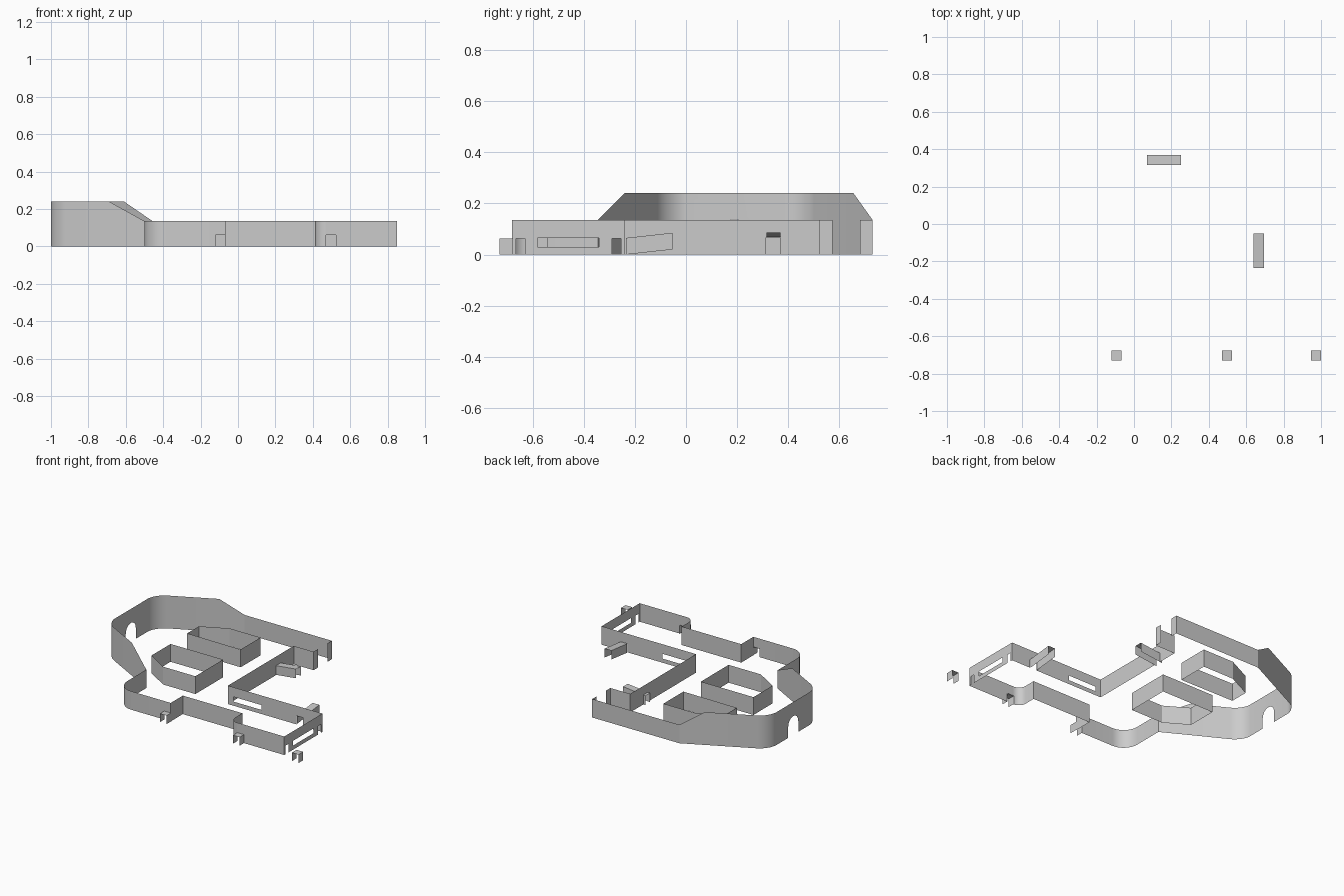
import bpy, bmesh, math
from mathutils import Vector

if "Cube" in bpy.data.objects:
    bpy.data.objects.remove(bpy.data.objects["Cube"])

LOW, HIGH = 0.135, 0.24


def finish(bm, name):
    bmesh.ops.remove_doubles(bm, verts=bm.verts, dist=0.0005)
    me = bpy.data.meshes.new(name)
    bm.to_mesh(me)
    bm.free()
    ob = bpy.data.objects.new(name, me)
    bpy.context.collection.objects.link(ob)
    bpy.ops.object.select_all(action='DESELECT')
    ob.select_set(True)
    bpy.context.view_layer.objects.active = ob
    bpy.ops.object.shade_smooth_by_angle(angle=math.radians(25))
    return ob


def face(bm, pts):
    bm.faces.new([bm.verts.new(p) for p in pts])


def arc(a, corner, b, h, n=8):
    """Rounded corner from a to b, pulled towards the corner point."""
    a, c, b = Vector(a), Vector(corner), Vector(b)
    out = []
    for i in range(n + 1):
        t = i / n
        w = 2 * t * (1 - t) * 0.7071
        s = (1 - t) ** 2 + t * t + w * 1.0
        p = (a * (1 - t) ** 2 + c * w + b * t * t) / s
        out.append((p.x, p.y, h))
    return out


def panel(bm, a, b, holes=()):
    """Upright sheet from a to b (x, y, height); holes are (start, end, z0, z1) in length."""
    pa, pb = Vector(a), Vector(b)
    length = (pb.xy - pa.xy).length
    cuts = sorted({0.0, length, *[v for h in holes for v in h[:2]]})
    for s, e in zip(cuts, cuts[1:]):
        p, q = pa.lerp(pb, s / length), pa.lerp(pb, e / length)
        spans, z = [], 0.0
        for h in holes:
            if h[0] <= s + 1e-5 and h[1] >= e - 1e-5:
                if h[2] > z:
                    spans.append((z, z, h[2], h[2]))
                z = h[3]
        spans.append((z, z, q.z, p.z))
        for z0, z1, z2, z3 in spans:
            face(bm, [(p.x, p.y, z0), (q.x, q.y, z1), (q.x, q.y, z2), (p.x, p.y, z3)])


def wall(bm, path, h=LOW):
    path = [p if len(p) == 3 else (*p, h) for p in path]
    for a, b in zip(path, path[1:]):
        panel(bm, a, b)


# Tall rounded end with sloping shoulders
bm = bmesh.new()
wall(bm, [(0.247, 0.68), (0.247, 0.73), (-0.457, 0.73), (-0.61, 0.655, HIGH)]
     + arc((-0.925, 0.5), (-1, 0.463), (-1, 0.385), HIGH))
wall(bm, arc((-1, 0.0), (-1, -0.072), (-0.925, -0.112), HIGH)
     + [(-0.69, -0.24, HIGH), (-0.5, -0.345, LOW)])
# End wall with arched doorway
arch_c, arch_r, spring = 0.19, 0.058, 0.08
door = [(-1, arch_c + arch_r, 0)]
door += [(-1, arch_c + arch_r * math.cos(math.pi * i / 12),
          spring + arch_r * math.sin(math.pi * i / 12)) for i in range(13)]
door += [(-1, arch_c - arch_r, 0)]
face(bm, [(-1, 0.0, 0), (-1, 0.0, HIGH), (-1, 0.385, HIGH), (-1, 0.385, 0)] + door)
finish(bm, "tall_end_wall")

# Low front walls with stepped recess
bm = bmesh.new()
wall(bm, [(-0.5, -0.345)] + arc((-0.5, -0.565), (-0.5, -0.68), (-0.385, -0.68), LOW))
panel(bm, (-0.385, -0.68, LOW), (-0.068, -0.68, LOW), [(0.265, 0.317, 0, 0.06)])
wall(bm, [(-0.068, -0.68), (-0.068, -0.54), (0.413, -0.54)]
     + arc((0.413, -0.623), (0.413, -0.68), (0.47, -0.68), LOW))
panel(bm, (0.47, -0.68, LOW), (0.85, -0.68, LOW), [(0, 0.053, 0, 0.06)])
finish(bm, "front_wall")

# Right wing: end wall with window and two low openings, then inner walls
bm = bmesh.new()
panel(bm, (0.85, -0.68, LOW), (0.85, -0.24, LOW),
      [(0.015, 0.05, 0, 0.063), (0.10, 0.34, 0.03, 0.065), (0.39, 0.425, 0, 0.063)])
panel(bm, (0.85, -0.24, LOW), (0.087, -0.24, LOW),
      [(0.155, 0.21, 0, 0.063), (0.49, 0.72, 0.03, 0.065)])
panel(bm, (0.087, -0.24, LOW), (0.087, 0.52, LOW), [(0.553, 0.608, 0, 0.067)])
wall(bm, [(0.087, 0.52), (0.247, 0.52), (0.247, 0.572)])
finish(bm, "right_wing_wall")

# Inner enclosures with one chamfered corner
rings = {
    "rear_enclosure": [(-0.61, 0.285), (-0.61, 0.42), (-0.425, 0.51), (-0.175, 0.51), (-0.175, 0.28)],
    "front_enclosure": [(-0.605, 0.085), (-0.18, 0.085), (-0.18, -0.235), (-0.44, -0.235), (-0.605, -0.135)],
}
for name, pts in rings.items():
    bm = bmesh.new()
    wall(bm, pts + pts[:1], 0.13)
    finish(bm, name)


# Small open-ended channels: roof and two sides
def channel(name, start, end, rise=0.0, h=0.062, w=0.054):
    a, b = Vector((*start, 0)), Vector((*end, rise))
    d = (b - a).xy.normalized()
    side = Vector((-d.y, d.x, 0)) * w / 2
    up = Vector((0, 0, h))
    prof = [side, side + up, -side + up, -side]
    bm = bmesh.new()
    for p, q in zip(prof, prof[1:]):
        face(bm, [a + p, b + p, b + q, a + q])
    finish(bm, name)


for i, x in enumerate((-0.093, 0.497, 0.973)):
    channel(f"front_channel_{i + 1}", (x, -0.73), (x, -0.676))
channel("rear_ramp_channel", (0.07, 0.342), (0.25, 0.342), 0.02, 0.067)
channel("side_ramp_channel", (0.667, -0.235), (0.667, -0.052), 0.02, 0.065)
